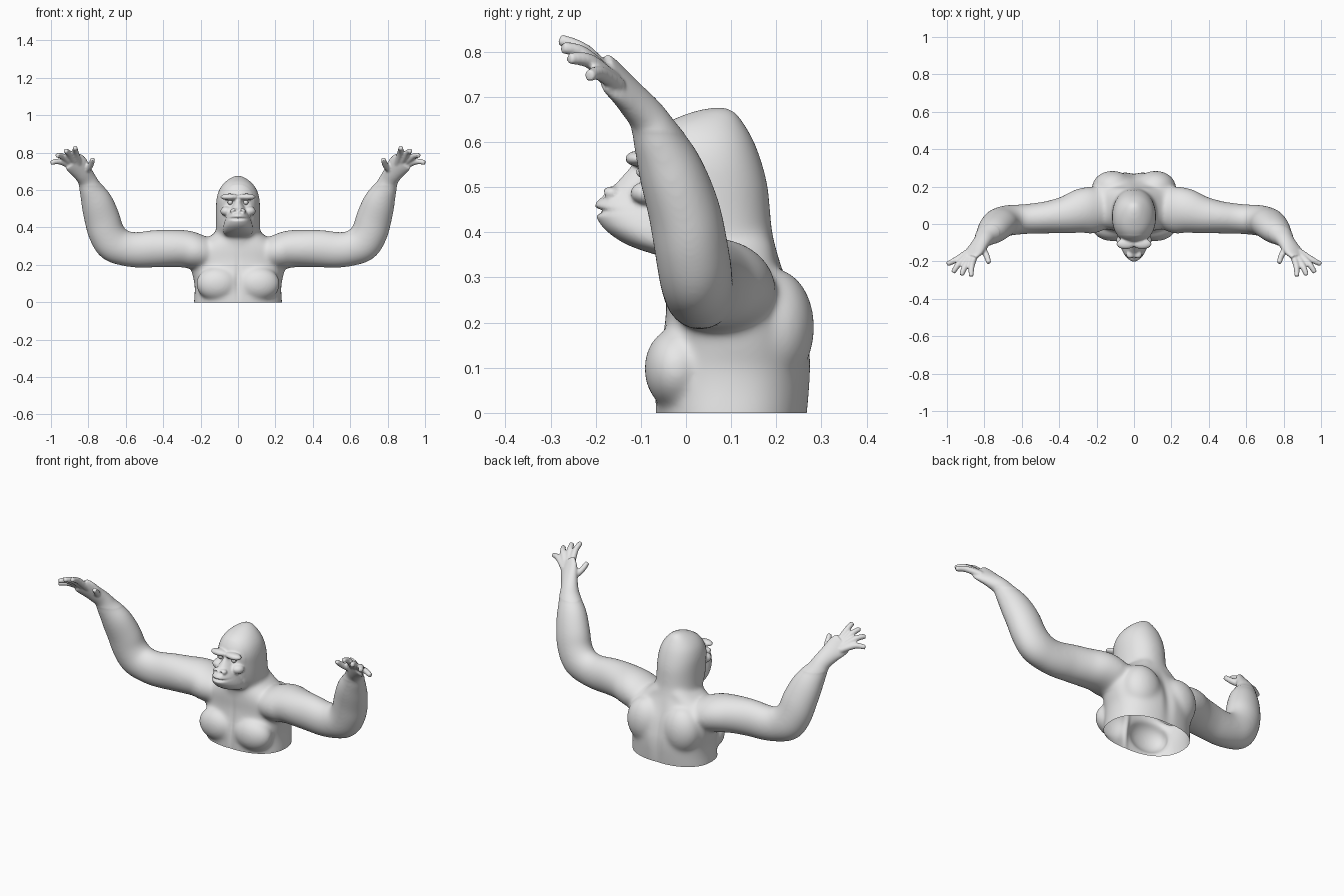
import bpy, bmesh, math
from mathutils import Vector, Matrix

if "Cube" in bpy.data.objects:
    bpy.data.objects.remove(bpy.data.objects["Cube"])

grey = bpy.data.materials.new("grey")
grey.diffuse_color = (0.8, 0.8, 0.8, 1)
grey.use_nodes = True
grey.node_tree.nodes["Principled BSDF"].inputs["Base Color"].default_value = grey.diffuse_color
bm = bmesh.new()


def catmull(rows, steps=5):
    """Smooth curve through section rows."""
    out = []
    for i in range(len(rows) - 1):
        a, b, c, d = (rows[max(0, min(len(rows) - 1, i + k))] for k in (-1, 0, 1, 2))
        for s in range(steps):
            t = s / steps
            out.append([0.5 * (2 * q + (r - p) * t + (2 * p - 5 * q + 4 * r - e) * t * t
                               + (3 * q - p - 3 * r + e) * t ** 3)
                        for p, q, r, e in zip(a, b, c, d)])
    return out + [list(rows[-1])]


def sweep(rows, side=1, flat=False, power=2.0, count=40):
    """Skin rounded sections (x, y, z, radius along y, radius across)."""
    rows = catmull(rows)
    pts = [Vector((r[0] * side, r[1], r[2])) for r in rows]
    rings = []
    for i, r in enumerate(rows):
        t = pts[min(i + 1, len(pts) - 1)] - pts[max(i - 1, 0)]
        t = Vector((0, 0, 1)) if flat else t.normalized()
        u = Vector((0, 1, 0))
        u = (u - t * u.dot(t)).normalized()
        v = t.cross(u)
        ring = []
        for k in range(count):
            a = 2 * math.pi * k / count
            c, s = math.cos(a), math.sin(a)
            c = math.copysign(abs(c) ** (2 / power), c)
            s = math.copysign(abs(s) ** (2 / power), s)
            ring.append(bm.verts.new(pts[i] + u * c * max(r[3], .002) + v * s * max(r[4], .002)))
        rings.append(ring)
    for a, b in zip(rings, rings[1:]):
        for k in range(count):
            n = (k + 1) % count
            bm.faces.new((a[k], a[n], b[n], b[k]))
    bm.faces.new(rings[0][::-1])
    bm.faces.new(rings[-1])


def stack(rows, power=2.0):
    """Level sections (z, front y, back y, half width)."""
    sweep([(0, (f + b) / 2, z, (b - f) / 2, w) for z, f, b, w in rows], flat=True, power=power)


def blob(centre, radii):
    """Mirrored pair of ellipsoids."""
    for s in (1, -1):
        m = Matrix.Translation((centre[0] * s, centre[1], centre[2])) @ Matrix.Diagonal((*radii, 1))
        bmesh.ops.create_uvsphere(bm, u_segments=32, v_segments=20, radius=1, matrix=m)


# torso, rising into the neck
stack([(-.06, -.065, .262, .238), (0, -.068, .27, .236), (.05, -.068, .275, .232),
       (.1, -.065, .278, .233), (.15, -.055, .275, .245), (.22, -.045, .258, .258),
       (.28, -.045, .232, .245), (.33, -.042, .21, .18), (.38, -.03, .19, .115)], 2.3)
# neck and skull
stack([(.24, -.03, .23, .16), (.3, -.045, .222, .14), (.35, -.055, .205, .121),
       (.4, -.085, .192, .118), (.45, -.1, .187, .118), (.5, -.103, .182, .118),
       (.55, -.103, .17, .116), (.6, -.085, .152, .102), (.64, -.05, .13, .073),
       (.668, .015, .11, .036), (.678, .06, .09, .01)], 2.15)
# muzzle
stack([(.345, -.05, .03, .06), (.37, -.125, .03, .078), (.4, -.173, .03, .08),
       (.43, -.197, .03, .073), (.46, -.203, .03, .062), (.49, -.174, .03, .05),
       (.52, -.145, .03, .035), (.55, -.12, .03, .025)])
# brow ridge, nose wings, cheeks
blob((.045, -.107, .563), (.05, .028, .018))
blob((.02, -.165, .488), (.022, .021, .014))
blob((.06, -.088, .487), (.035, .035, .026))
# chest muscles and shoulder blades
blob((.11, -.02, .098), (.115, .073, .092))
blob((.115, .195, .19), (.11, .09, .13))

ARM = [(.13, .09, .25, .1, .08), (.22, .075, .27, .125, .096), (.28, .07, .285, .12, .1),
       (.36, .05, .288, .102, .1), (.45, .037, .286, .088, .1), (.53, .03, .28, .082, .096),
       (.6, .025, .287, .08, .094), (.665, .02, .315, .082, .1), (.705, .01, .375, .082, .097),
       (.727, -.005, .45, .08, .096), (.757, -.035, .54, .072, .085),
       (.79, -.065, .61, .055, .062), (.807, -.086, .655, .042, .05),
       (.832, -.12, .695, .034, .052), (.86, -.155, .733, .025, .06),
       (.882, -.178, .756, .018, .056)]
TRAPEZIUS = [(.04, .12, .37, .075, .055), (.14, .11, .29, .09, .055), (.24, .1, .27, .1, .06)]
FINGERS = [[(.85, -.165, .742), (.868, -.225, .802), (.871, -.281, .828)],
           [(.872, -.17, .745), (.905, -.23, .797), (.923, -.275, .81)],
           [(.885, -.16, .737), (.938, -.215, .78), (.968, -.26, .785)],
           [(.885, -.148, .724), (.95, -.19, .752), (1.0, -.215, .747)],
           [(.825, -.11, .69), (.79, -.165, .73), (.776, -.208, .767)]]
for side in (1, -1):
    sweep(ARM, side)
    sweep(TRAPEZIUS, side)
    for f in FINGERS:
        sweep([(*p, r, r) for p, r in zip(f, (.018, .0165, .013))], side, count=16)

bmesh.ops.recalc_face_normals(bm, faces=bm.faces)
raw = bpy.data.meshes.new("body")
bm.to_mesh(raw)
bm.free()
body = bpy.data.objects.new("body", raw)
bpy.context.collection.objects.link(body)


def bake():
    """Apply the modifiers on the body."""
    dg = bpy.context.evaluated_depsgraph_get()
    dg.update()
    mesh = bpy.data.meshes.new_from_object(body.evaluated_get(dg))
    body.modifiers.clear()
    body.data = mesh


# fuse all parts into one skin
fuse = body.modifiers.new("fuse", 'REMESH')
fuse.mode = 'VOXEL'
fuse.voxel_size = .0055
soft = body.modifiers.new("soften", 'SMOOTH')
soft.factor, soft.iterations = .5, 7
bake()

# blend the muscles, keeping the face and hands crisp
group = body.vertex_groups.new(name="muscles")
group.add([v.index for v in body.data.vertices
           if not (abs(v.co.x) < .12 and v.co.y < -.06 and v.co.z > .34)
           and not (abs(v.co.x) > .72 and v.co.z > .62)], 1.0, 'REPLACE')
blend = body.modifiers.new("blend", 'SMOOTH')
blend.factor, blend.iterations, blend.vertex_group = .5, 70, "muscles"
bake()

# pressed-in creases: centre, radii, push along y
DENTS = [((0, -.2, .447), (.045, .08, .007), .018),      # mouth
         ((.017, -.185, .483), (.009, .03, .007), .013),  # nostrils
         ((.042, -.115, .534), (.024, .03, .012), .012),  # eye sockets
         ((0, -.08, .14), (.014, .04, .12), .01),         # breastbone
         ((0, .27, .18), (.03, .06, .16), -.012)]         # spine
for v in body.data.vertices:
    p = Vector((abs(v.co.x), v.co.y, v.co.z))
    for c, r, push in DENTS:
        d = sum(((p[i] - c[i]) / r[i]) ** 2 for i in range(3))
        if d < 9:
            v.co.y += push * math.exp(-d)

# open cut at the waist
bm = bmesh.new()
bm.from_mesh(body.data)
bmesh.ops.bisect_plane(bm, geom=bm.verts[:] + bm.edges[:] + bm.faces[:], dist=1e-5,
                       plane_co=(0, 0, 0), plane_no=(0, 0, -1), clear_outer=True)
bm.to_mesh(body.data)
bm.free()
body.data.materials.clear()
body.data.materials.append(grey)
body.data.shade_smooth()

# eyes
for side, name in ((1, "left_eye"), (-1, "right_eye")):
    bpy.ops.mesh.primitive_uv_sphere_add(segments=24, ring_count=16, radius=.013,
                                         location=(.042 * side, -.097, .534))
    eye = bpy.context.object
    eye.name = name
    eye.data.materials.append(grey)
    eye.data.shade_smooth()
